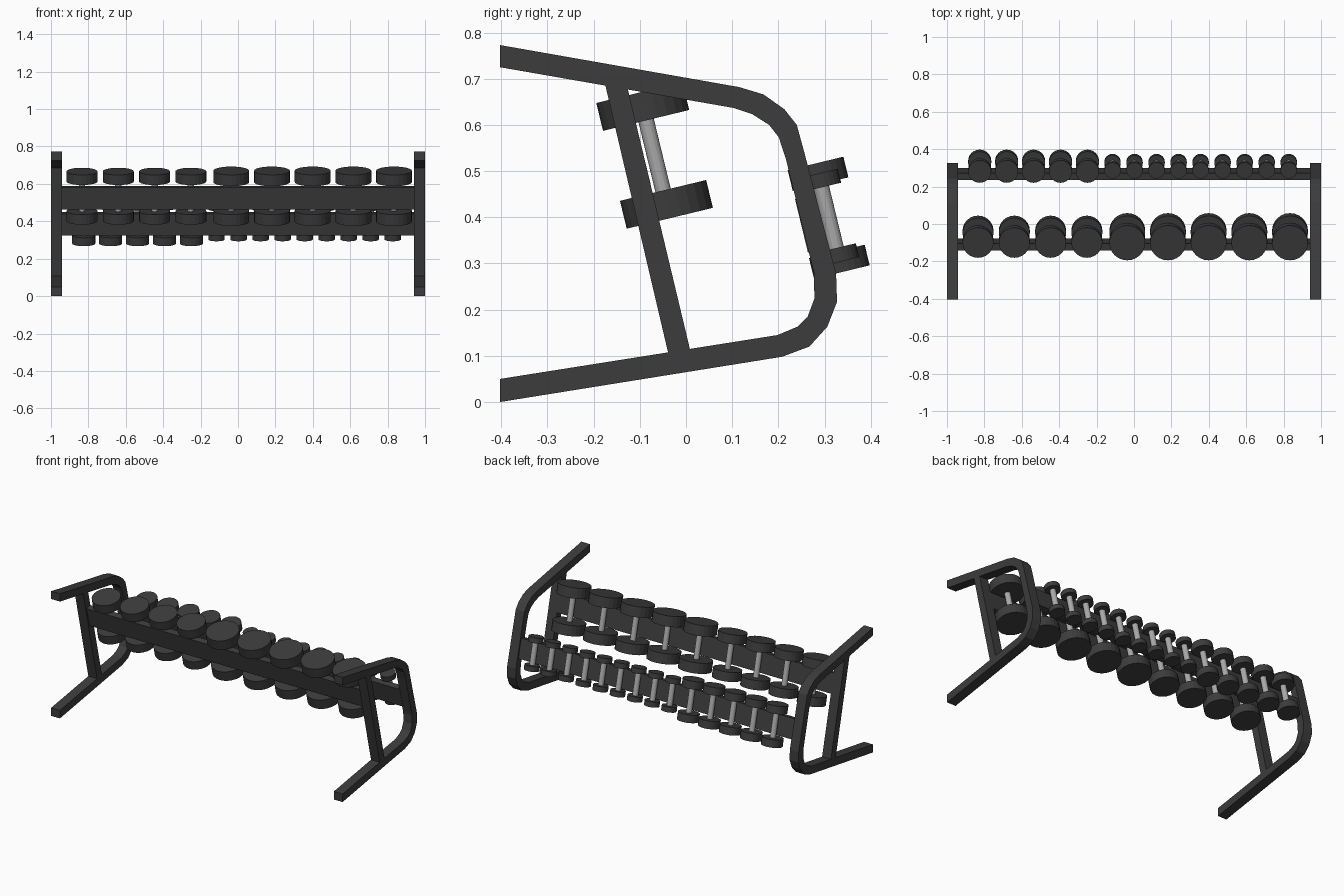
import bpy, bmesh
from math import radians
from mathutils import Vector, Matrix

if "Cube" in bpy.data.objects:
    bpy.data.objects.remove(bpy.data.objects["Cube"])

TILT = radians(13.6)                       # backward lean shared by posts, rails, dumbbells
ROT = Matrix.Rotation(TILT, 4, 'X')        # local z leans toward -y


def material(name, v):
    m = bpy.data.materials.new(name)
    m.diffuse_color = (v, v, v, 1)
    m.use_nodes = True
    m.node_tree.nodes["Principled BSDF"].inputs["Base Color"].default_value = m.diffuse_color
    return m


DARK = material("dark_metal", 0.045)
STEEL = material("bright_steel", 0.4)


def finish(name, bm, mat):
    bmesh.ops.recalc_face_normals(bm, faces=bm.faces)
    me = bpy.data.meshes.new(name)
    bm.to_mesh(me)
    bm.free()
    me.materials.append(mat)
    ob = bpy.data.objects.new(name, me)
    bpy.context.collection.objects.link(ob)
    return ob


def band(name, outer, inner, x0, x1):
    """Solid strip between two side-view (y, z) outlines, extruded along x."""
    bm = bmesh.new()
    rings = [[bm.verts.new((x, *p)) for x, p in ((x0, o), (x1, o), (x1, i), (x0, i))]
             for o, i in zip(outer, inner)]
    for a, b in zip(rings, rings[1:]):
        for k in range(4):
            n = (k + 1) % 4
            bm.faces.new((a[k], a[n], b[n], b[k]))
    bm.faces.new(rings[0])
    bm.faces.new(rings[-1])
    return finish(name, bm, DARK)


def rail(name, y, z):
    bm = bmesh.new()
    bmesh.ops.create_cube(bm, size=1, matrix=Matrix.Translation((0, y, z)) @ ROT
                          @ Matrix.Diagonal((1.89, 0.037, 0.12, 1)))
    return finish(name, bm, DARK)


def cylinder(name, loc, offset, r, depth, sides, mat):
    bm = bmesh.new()
    bmesh.ops.create_cone(bm, cap_ends=True, segments=sides, radius1=r, radius2=r, depth=depth,
                          matrix=Matrix.Translation(loc) @ ROT @ Matrix.Translation((0, 0, offset)))
    return finish(name, bm, mat)


def dumbbell(name, loc, r, thick, half):
    cylinder(name + "_handle", loc, 0, 0.017, 2 * half, 16, STEEL)
    for end, s in (("upper", 1), ("lower", -1)):
        cylinder(f"{name}_{end}_head", loc, s * half, r, thick, 24, DARK)


# Side frames: bent C-shaped tube with a leaning post, mirrored left and right
outer = [(-.403, .773), (.115, .682), (.168, .666), (.213, .634), (.24, .60), (.255, .545),
         (.325, .278), (.327, .217), (.306, .163), (.267, .12), (.208, .098), (-.403, .0)]
inner = [(-.403, .725), (.102, .637), (.144, .623), (.18, .60), (.201, .573), (.216, .527),
         (.277, .28), (.278, .224), (.263, .184), (.241, .163), (.198, .145), (-.403, .05)]
for side, x0, x1 in (("left", -1, -.94), ("right", .94, 1)):
    band(side + "_frame", outer, inner, x0, x1)
    band(side + "_post", [(-.129, .69), (.012, .10)], [(-.178, .70), (-.036, .095)], x0, x1)

# Cross rails
rail("front_rail", -.109, .527)
rail("back_rail", .268, .386)

# Dumbbells on the front rail
for i in range(4):
    dumbbell(f"medium_dumbbell_{i + 1}", Vector((-.834 + i * .194, -.068, .534)), .083, .055, .109)
for i in range(5):
    dumbbell(f"large_dumbbell_{i + 1}", Vector((-.036 + i * .2175, -.068, .534)), .096, .062, .109)

# Dumbbells on the back rail
for i in range(5):
    dumbbell(f"small_dumbbell_{i + 1}", Vector((-.825 + i * .144, .309, .399)), .062, .046, .098)
for i in range(9):
    dumbbell(f"tiny_dumbbell_{i + 1}", Vector((-.115 + i * .1178, .309, .399)), .044, .031, .083)
